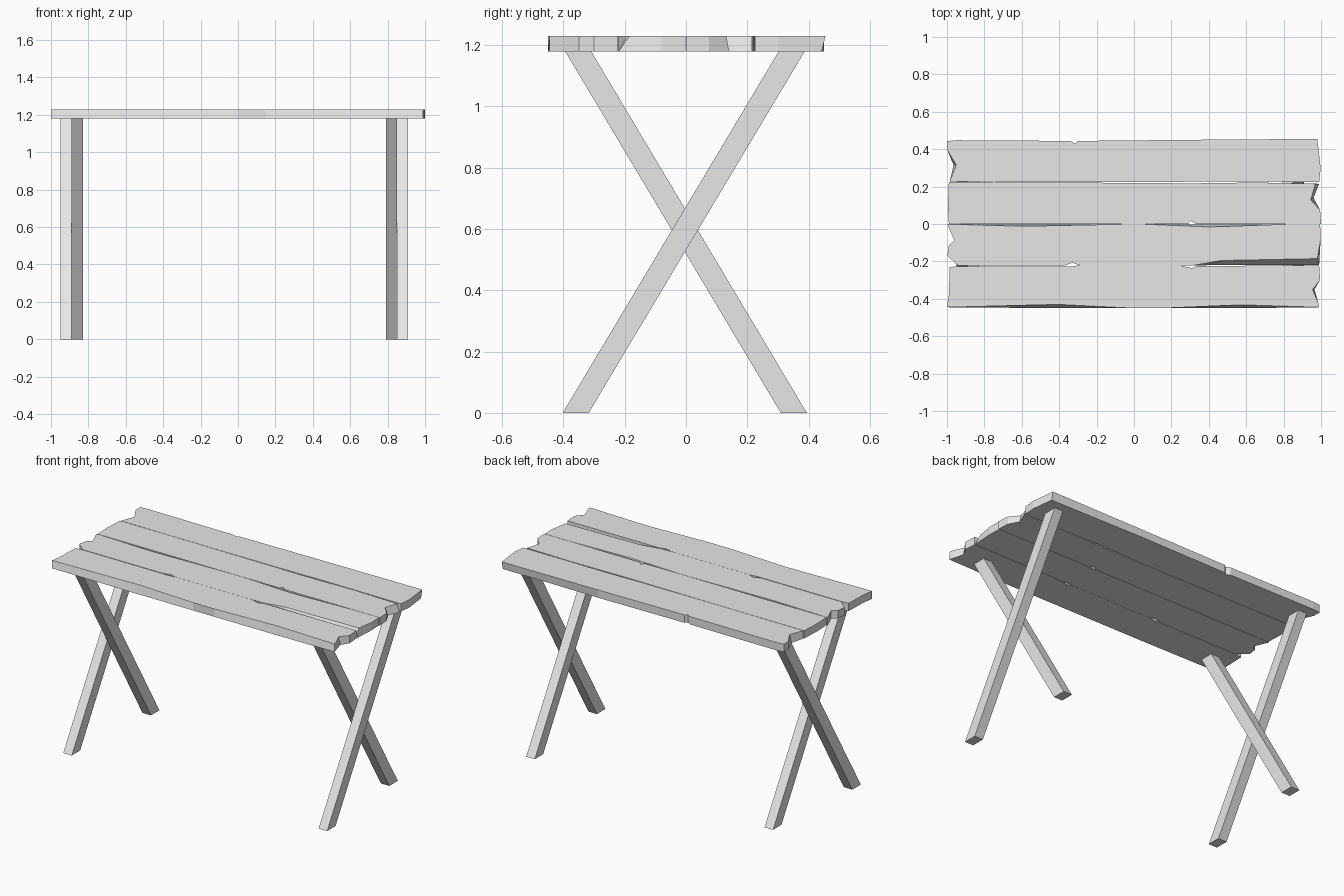
import bpy
import bmesh

default_cube = bpy.data.objects.get("Cube")
if default_cube:
    bpy.data.objects.remove(default_cube, do_unlink=True)

# Single plain grey for the whole table
grey = bpy.data.materials.new("plain grey")
grey.use_nodes = True
grey.diffuse_color = (0.8, 0.8, 0.8, 1)
grey.node_tree.nodes["Principled BSDF"].inputs["Base Color"].default_value = (0.8, 0.8, 0.8, 1)

BOARD_BOTTOM = 1.18
BOARD_TOP = 1.23


def loft(name, lower, upper):
    """Flat-shaded solid between two outlines that have matching corners."""
    bm = bmesh.new()
    low = [bm.verts.new(point) for point in lower]
    high = [bm.verts.new(point) for point in upper]
    bm.faces.new(list(reversed(low)))
    bm.faces.new(high)
    count = len(low)
    for i in range(count):
        j = (i + 1) % count
        bm.faces.new((low[i], low[j], high[j], high[i]))
    bmesh.ops.recalc_face_normals(bm, faces=bm.faces[:])
    mesh = bpy.data.meshes.new(name)
    bm.to_mesh(mesh)
    bm.free()
    mesh.materials.append(grey)
    part = bpy.data.objects.new(name, mesh)
    bpy.context.collection.objects.link(part)
    return part


def plank(name, front, right, back, left):
    """Board outlined counter-clockwise; each corner is x, y and an optional
    shift of its lower corner, which makes worn, sloping sides."""
    lower, upper = [], []
    for x, y, *shift in front + right + back + left:
        dx, dy = shift or (0, 0)
        upper.append((x, y, BOARD_TOP))
        lower.append((x + dx, y + dy, BOARD_BOTTOM))
    return loft(name, lower, upper)


# Table top: four worn planks with split ends and chipped edges
plank("front_plank",
      front=[(-1, -0.445), (-0.4, -0.43, 0, -0.02), (0, -0.45),
             (0.15, -0.45), (0.58, -0.432, 0, -0.018)],
      right=[(0.99, -0.445), (0.985, -0.42), (0.955, -0.35, 0.01, 0),
             (0.995, -0.3), (0.99, -0.222)],
      back=[(0.34, -0.224), (0.31, -0.236), (0.25, -0.222), (-0.3, -0.222),
            (-0.34, -0.228), (-0.93, -0.226)],
      left=[(-0.985, -0.23), (-0.99, -0.38)])

plank("front_middle_plank",
      front=[(-0.94, -0.222), (-0.37, -0.222), (-0.33, -0.207), (-0.29, -0.221),
             (0.32, -0.221), (0.47, -0.195, 0, -0.025)],
      right=[(0.98, -0.185, 0.01, -0.035), (0.998, -0.08), (0.995, -0.001)],
      back=[(0.82, -0.001), (0.4, -0.016, 0, 0.014), (0.05, -0.001),
            (-0.05, -0.001), (-0.6, -0.012, 0, 0.01)],
      left=[(-0.998, -0.001), (-0.96, -0.09), (-0.99, -0.115),
            (-0.998, -0.17)])

plank("back_middle_plank",
      front=[(-0.99, 0.001), (0.29, 0.001), (0.305, 0.018), (0.33, 0.001)],
      right=[(1, 0.001), (0.995, 0.075), (0.945, 0.13, 0.015, 0.01),
             (0.97, 0.215, 0.02, 0)],
      back=[(0.65, 0.222), (0.3, 0.217), (-0.36, 0.222)],
      left=[(-0.99, 0.224), (-0.995, 0.1)])

plank("back_plank",
      front=[(-0.985, 0.227), (-0.36, 0.224), (0.1, 0.224), (0.45, 0.228)],
      right=[(0.99, 0.225), (0.998, 0.3)],
      back=[(0.98, 0.455, 0, -0.012), (0.3, 0.45), (-0.3, 0.444),
            (-0.315, 0.43), (-0.34, 0.444), (-0.95, 0.448)],
      left=[(-1, 0.443), (-0.998, 0.395), (-0.95, 0.315, -0.015, 0)])


# Crossed legs: slanted square bars, cut level at floor and table top
def leg(name, x, floor_y, top_y):
    half_x, half_y = 0.03, 0.0425
    corners = [(-half_x, -half_y), (half_x, -half_y), (half_x, half_y), (-half_x, half_y)]
    lower = [(x + dx, floor_y + dy, 0) for dx, dy in corners]
    upper = [(x + dx, top_y + dy, BOARD_BOTTOM) for dx, dy in corners]
    return loft(name, lower, upper)


for side, outer_x, inner_x in (("left", 0.88, 0.82), ("right", -0.92, -0.86)):
    leg(side + "_outer_leg", outer_x, -0.36, 0.345)
    leg(side + "_inner_leg", inner_x, 0.352, -0.352)
